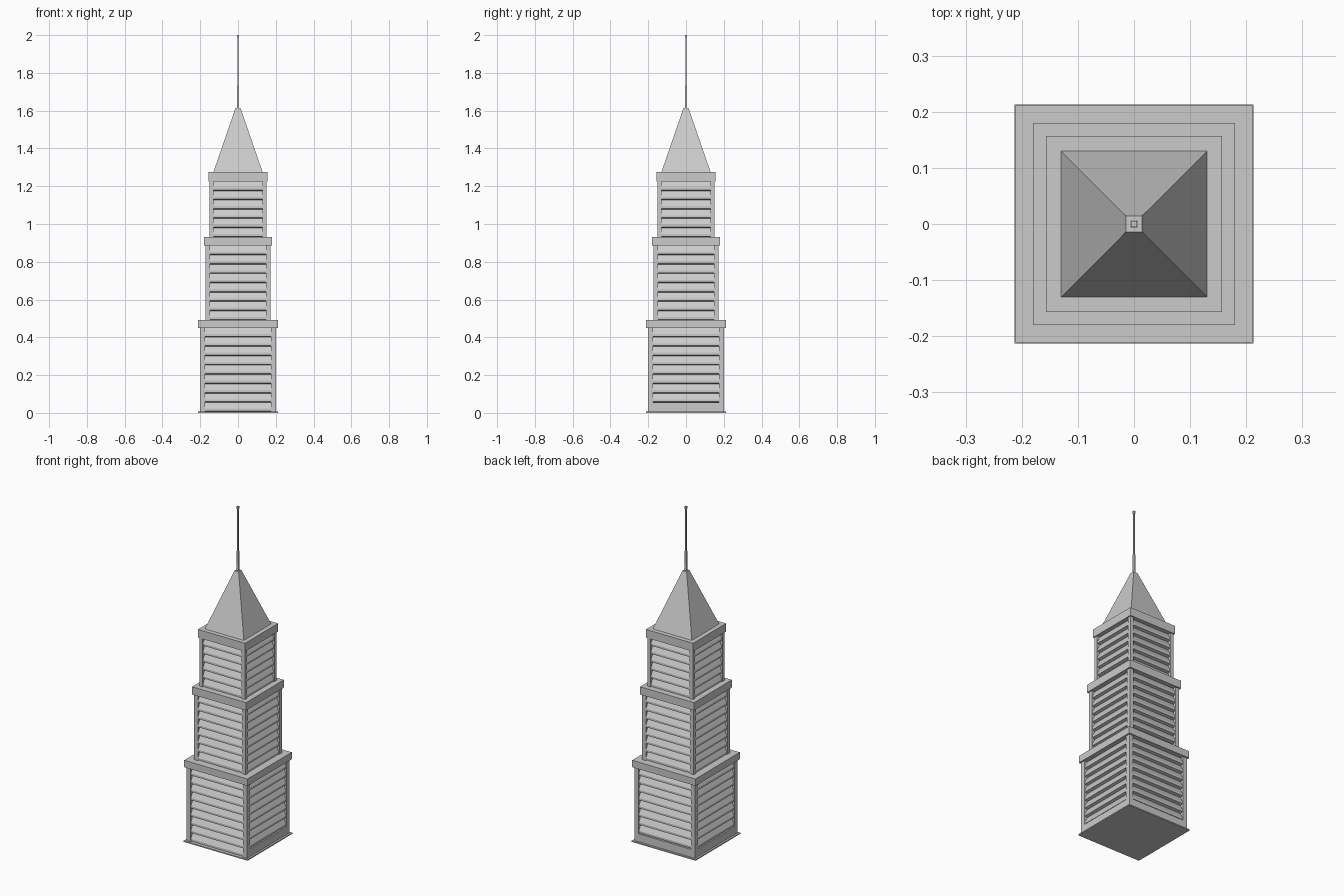
import bpy, bmesh, math
from mathutils import Matrix

if "Cube" in bpy.data.objects:
    bpy.data.objects.remove(bpy.data.objects["Cube"])


def finish(name, bm):
    bmesh.ops.recalc_face_normals(bm, faces=bm.faces)
    me = bpy.data.meshes.new(name)
    bm.to_mesh(me)
    bm.free()
    ob = bpy.data.objects.new(name, me)
    bpy.context.collection.objects.link(ob)
    return ob


def add_box(bm, x0, x1, y0, y1, z0, z1):
    m = Matrix.Translation(((x0 + x1) / 2, (y0 + y1) / 2, (z0 + z1) / 2)) \
        @ Matrix.Diagonal((x1 - x0, y1 - y0, z1 - z0, 1))
    bmesh.ops.create_cube(bm, size=1, matrix=m)


def block(name, h, z0, z1):
    bm = bmesh.new()
    add_box(bm, -h, h, -h, h, z0, z1)
    return finish(name, bm)


def square_loft(name, rings):
    # stacked square rings of (half width, height), capped at both ends
    bm = bmesh.new()
    loops = [[bm.verts.new((sx * h, sy * h, z)) for sx, sy in
              ((-1, -1), (1, -1), (1, 1), (-1, 1))] for h, z in rings]
    for a, b in zip(loops, loops[1:]):
        for i in range(4):
            j = (i + 1) % 4
            bm.faces.new((a[i], a[j], b[j], b[i]))
    bm.faces.new(loops[0])
    bm.faces.new(loops[-1])
    return finish(name, bm)


def louvres(name, w, h, z0, rows, pitch, side, depth=0.02):
    # one sawtooth face: each slat slopes outward and down
    bm = bmesh.new()
    for i in range(rows):
        z = z0 + i * pitch
        prof = [(-h + depth, z + pitch), (-h + 0.003, z + pitch * 0.35),
                (-h + 0.003, z + pitch * 0.1), (-h + depth, z)]
        a = [bm.verts.new((-w, y, q)) for y, q in prof]
        b = [bm.verts.new((w, y, q)) for y, q in prof]
        for k in range(3):
            bm.faces.new((a[k], a[k + 1], b[k + 1], b[k]))
        bm.faces.new(a)
        bm.faces.new(b)
        bm.faces.new((a[3], a[0], b[0], b[3]))
    bm.transform(Matrix.Rotation(side * math.pi / 2, 4, 'Z'))
    return finish(name, bm)


def tier(n, h, p, z0, z1, ledge_h, ledge_top, rows):
    # core and corner posts
    block(f"tier_{n}_core", h - 0.02, z0, z1)
    bm = bmesh.new()
    for sx in (-1, 1):
        for sy in (-1, 1):
            xs, ys = sorted((sx * p, sx * h)), sorted((sy * p, sy * h))
            add_box(bm, *xs, *ys, z0, z1)
    finish(f"tier_{n}_corner_posts", bm)
    # louvred faces; the lowest tier has a plain rail on three sides
    for s in range(4):
        r, zb = rows, z0
        pitch = (z1 - z0) / rows
        if n == 1 and s != 0:
            r, zb = rows - 1, z0 + pitch
            bm = bmesh.new()
            add_box(bm, -p, p, -h, -h + 0.02, z0, zb)
            bm.transform(Matrix.Rotation(s * math.pi / 2, 4, 'Z'))
            finish(f"tier_{n}_bottom_rail_{s}", bm)
        louvres(f"tier_{n}_louvres_{s}", p, h, zb, r, pitch, s)
    # cornice
    block(f"tier_{n}_ledge", ledge_h, z1, ledge_top)


block("base_plate", 0.213, 0, 0.007)
tier(1, 0.202, 0.175, 0.005, 0.45, 0.211, 0.492, 9)
tier(2, 0.172, 0.148, 0.49, 0.885, 0.18, 0.932, 8)
tier(3, 0.151, 0.13, 0.93, 1.225, 0.157, 1.275, 6)

# roof and mast
square_loft("roof", [(0.132, 1.27), (0.018, 1.60), (0.014, 1.613)])
square_loft("mast", [(0.006, 1.60), (0.005, 1.73), (0.003, 1.74), (0.003, 1.985)])
block("mast_tip", 0.005, 1.988 - 0.004, 2.0)
